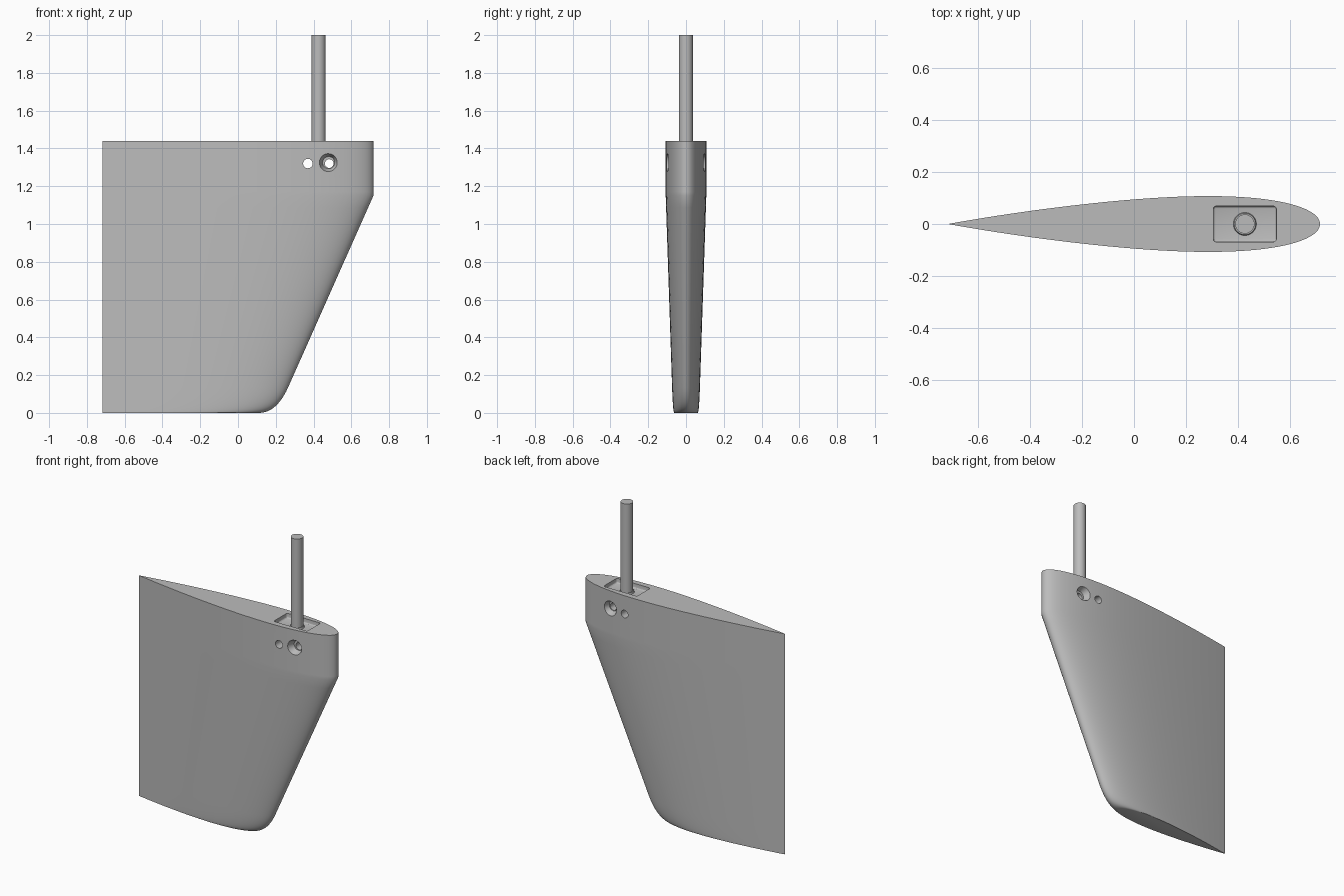
import bpy, bmesh, math
from mathutils import Matrix, Vector

cube = bpy.data.objects.get("Cube")
if cube:
    bpy.data.objects.remove(cube, do_unlink=True)

grey = bpy.data.materials.new("plain_grey")
grey.use_nodes = True
grey.diffuse_color = (0.5, 0.5, 0.5, 1)
grey.node_tree.nodes["Principled BSDF"].inputs["Base Color"].default_value = (0.5, 0.5, 0.5, 1)

TRAIL, LEAD, TOP, KINK = -0.717, 0.717, 1.44, 1.15
SLOPE = 0.445          # leading edge rake, x per z
STEPS = 40             # points along each side of the foil


def make_object(name, bm):
    bmesh.ops.recalc_face_normals(bm, faces=bm.faces)
    mesh = bpy.data.meshes.new(name)
    bm.to_mesh(mesh)
    bm.free()
    mesh.materials.append(grey)
    obj = bpy.data.objects.new(name, mesh)
    bpy.context.collection.objects.link(obj)
    return obj


def cylinder(name, r1, r2, depth, matrix, sides=40):
    bm = bmesh.new()
    bmesh.ops.create_cone(bm, cap_ends=True, segments=sides, radius1=r1,
                          radius2=r2, depth=depth, matrix=matrix)
    return make_object(name, bm)


def smooth(obj):
    bpy.ops.object.select_all(action="DESELECT")
    obj.select_set(True)
    bpy.context.view_layer.objects.active = obj
    bpy.ops.object.shade_smooth_by_angle(angle=math.radians(28))


def cut(target, cutter):
    mod = target.modifiers.new("cut", "BOOLEAN")
    mod.operation = "DIFFERENCE"
    mod.solver = "EXACT"
    mod.object = cutter
    bpy.context.view_layer.objects.active = target
    bpy.ops.object.modifier_apply(modifier=mod.name)
    bpy.data.objects.remove(cutter, do_unlink=True)


def foil(t):
    """Half thickness per chord of a symmetric foil, t from nose to tail."""
    return 0.75 * (0.2969 * math.sqrt(t) - 0.126 * t - 0.3516 * t**2
                   + 0.2843 * t**3 - 0.1036 * t**4)


# Leading edge: rounded toe, raked straight, short vertical top
corner = Vector((LEAD - SLOPE * KINK, 0))
toe_start = corner - Vector((0.095, 0))
toe_end = corner + Vector((SLOPE, 1)).normalized() * 0.15
edge = []
for i in range(13):
    u = i / 12
    edge.append(toe_start * (1 - u)**2 + corner * 2 * u * (1 - u) + toe_end * u * u)
edge += [toe_end.lerp(Vector((LEAD, KINK)), i / 16) for i in range(1, 17)]
edge += [Vector((LEAD, z)) for z in (1.17, 1.24, TOP)]

# Fin body lofted from scaled foil sections
bm = bmesh.new()
rings = []
for x_lead, z in edge:
    chord = x_lead - TRAIL
    ring = []
    for i in range(2 * STEPS):
        t = (1 + math.cos(math.pi * i / STEPS)) / 2
        side = 1 if i < STEPS else -1
        y = 0 if i == 0 else side * chord * foil(t)
        ring.append(bm.verts.new((x_lead - t * chord, y, z)))
    rings.append(ring)
for low, high in zip(rings, rings[1:]):
    for i in range(2 * STEPS):
        j = (i + 1) % (2 * STEPS)
        bm.faces.new((low[i], low[j], high[j], high[i]))
bm.faces.new(rings[0])
bm.faces.new(rings[-1])
fin = make_object("fin_body", bm)

# Rounded pocket in the top with a bevelled floor
bm = bmesh.new()
bmesh.ops.create_cube(bm, size=1, matrix=Matrix.Translation((0.427, 0, TOP))
                      @ Matrix.Diagonal((0.243, 0.138, 0.06, 1)))
edges = [e for e in bm.edges if abs(e.verts[0].co.z - e.verts[1].co.z) > 0.01
         or max(v.co.z for v in e.verts) < TOP]
bmesh.ops.bevel(bm, geom=edges, offset=0.011, segments=3, profile=0.5, affect="EDGES")
cut(fin, make_object("pocket_cutter", bm))

# Cross holes, the larger one countersunk on both sides
across = Matrix.Rotation(math.pi / 2, 4, "X")
for x, radius in ((0.37, 0.025), (0.483, 0.023)):
    cut(fin, cylinder("hole_cutter", radius, radius, 0.5,
                      Matrix.Translation((x, 0, 1.32)) @ across))
for side in (-1, 1):
    turn = Matrix.Rotation(-side * math.pi / 2, 4, "X")
    place = Matrix.Translation((0.48, side * 0.09, 1.325))
    cut(fin, cylinder("countersink_cutter", 0.032, 0.056, 0.06, place @ turn))
smooth(fin)

# Shaft and its low collar
shaft = cylinder("shaft", 0.037, 0.037, 0.61, Matrix.Translation((0.427, 0, 1.695)))
collar = cylinder("shaft_collar", 0.045, 0.041, 0.012, Matrix.Translation((0.427, 0, 1.414)))
for part in (shaft, collar):
    smooth(part)
